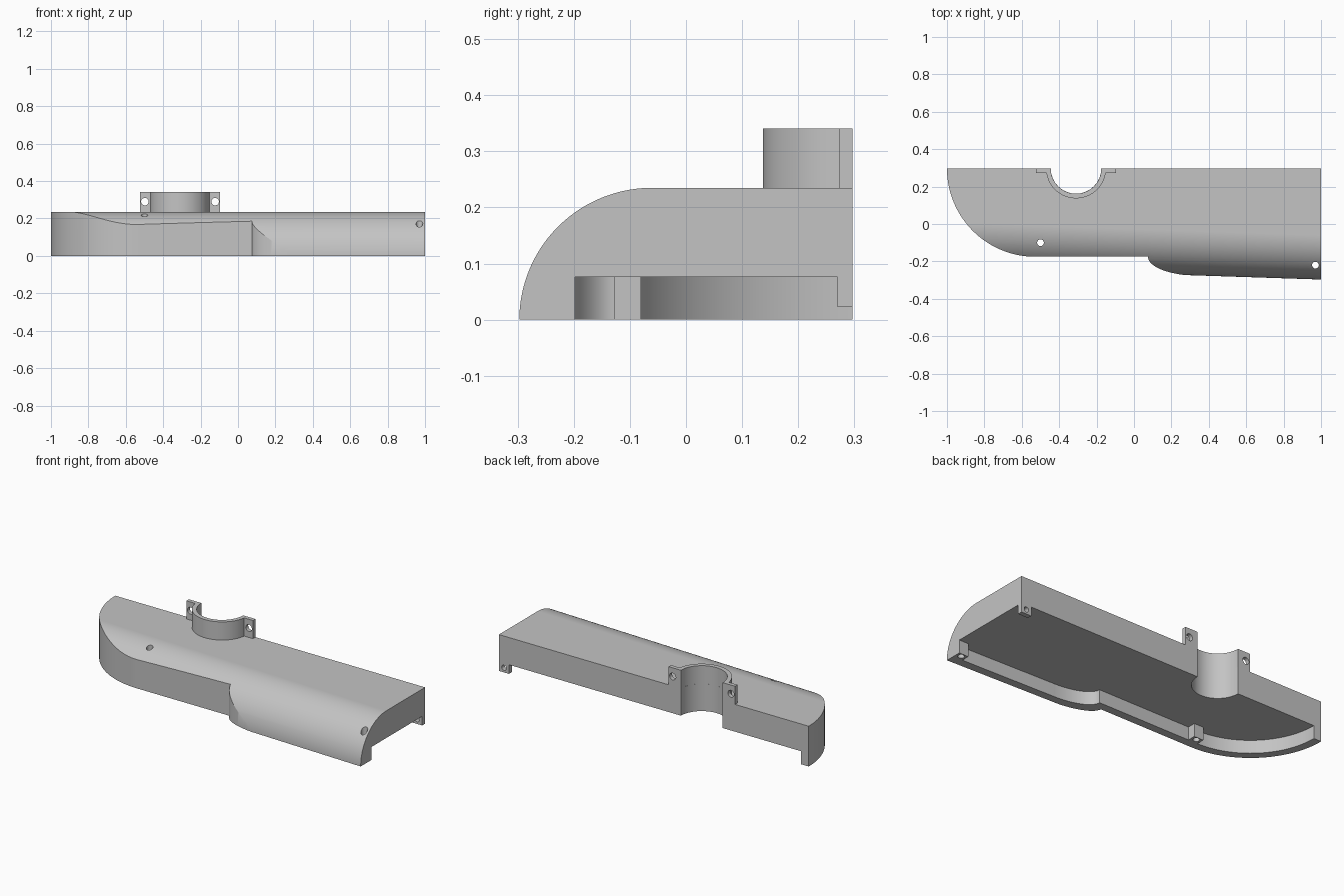
import bpy, bmesh, math
from mathutils import Vector

if "Cube" in bpy.data.objects:
    bpy.data.objects.remove(bpy.data.objects["Cube"], do_unlink=True)

BACK = 0.297        # y of the flat back
HEIGHT = 0.235      # z of the flat top
ROOF = 0.076        # z of the recess ceiling
SKEW = 0.033        # the rounded front drifts forward along x
END_C = -0.528      # x centre of the rounded end
CLAMP_X = -0.31     # x centre of the clamp

grey = bpy.data.materials.new("plain grey")
grey.use_nodes = True
grey.diffuse_color = (0.55, 0.55, 0.55, 1)
grey.node_tree.nodes["Principled BSDF"].inputs["Base Color"].default_value = (0.55, 0.55, 0.55, 1)


def arc(cx, cy, rx, ry, start, end, steps=48):
    angles = [math.radians(start + (end - start) * i / steps) for i in range(steps + 1)]
    return [(cx + rx * math.cos(a), cy + ry * math.sin(a)) for a in angles]


def along_z(a, b, t):
    return (a, b, t)


def along_y(a, b, t):
    return (a, t, b)


def skewed_x(a, b, t):
    shift = SKEW * (1 - t) if a < BACK - 0.001 else 0
    return (t, a + shift, b)


def prism(name, outline, low, high, place=along_z):
    """Extrude a closed outline between two levels."""
    bm = bmesh.new()
    rings = [[bm.verts.new(place(a, b, t)) for a, b in outline] for t in (low, high)]
    bm.faces.new(rings[0])
    bm.faces.new(rings[1])
    n = len(outline)
    for i in range(n):
        j = (i + 1) % n
        bm.faces.new((rings[0][i], rings[0][j], rings[1][j], rings[1][i]))
    bmesh.ops.recalc_face_normals(bm, faces=bm.faces)
    mesh = bpy.data.meshes.new(name)
    bm.to_mesh(mesh)
    bm.free()
    obj = bpy.data.objects.new(name, mesh)
    bpy.context.collection.objects.link(obj)
    return obj


def box(name, x0, x1, y0, y1, z0, z1):
    return prism(name, [(x0, y0), (x1, y0), (x1, y1), (x0, y1)], z0, z1)


def hole(x, other, low, high, place, radius=0.018):
    return prism("hole_cutter", arc(x, other, radius, radius, 0, 360, 32)[:-1], low, high, place)


def combine(obj, tool, operation):
    """Apply a boolean and remove the tool."""
    tool.hide_render = True
    mod = obj.modifiers.new("shape", 'BOOLEAN')
    mod.operation, mod.solver, mod.object = operation, 'EXACT', tool
    bpy.context.view_layer.update()
    graph = bpy.context.evaluated_depsgraph_get()
    mesh = bpy.data.meshes.new_from_object(obj.evaluated_get(graph))
    obj.modifiers.clear()
    obj.data = mesh
    bpy.data.objects.remove(tool, do_unlink=True)


def finish(obj):
    obj.data.materials.clear()
    obj.data.materials.append(grey)
    bpy.ops.object.select_all(action='DESELECT')
    obj.select_set(True)
    bpy.context.view_layer.objects.active = obj
    bpy.ops.object.shade_smooth_by_angle(angle=math.radians(25))
    mod = obj.modifiers.new("even_shading", 'WEIGHTED_NORMAL')
    mod.keep_sharp = True


def plan(inset, front):
    """Plan outline: rounded end, straight front, then a swelling step."""
    r = 0.472 - inset
    step = 0.075 + inset
    y = BACK - r
    return ([(END_C - r, BACK + 0.1)] + arc(END_C, BACK, r, r, 180, 270)
            + arc(0.35, y, 0.35 - step, 0.102, 180, 270, 32)
            + front + [(1.1, BACK + 0.1)])


# Main body: rounded front profile trimmed to the plan outline
profile = arc(-0.06, 0, 0.237, HEIGHT, 180, 90) + [(BACK, HEIGHT), (BACK, 0)]
body = prism("body_shell", profile, -1.05, 1, skewed_x)
combine(body, prism("plan_trim", plan(0, [(0.36, -0.4), (1.1, -0.4)]), -0.1, 0.4), 'INTERSECT')

# Recess under the body, open at the back and at the left end
combine(body, prism("recess_cutter", plan(0.048, [(1.1, -0.25)]), -0.1, ROOF), 'DIFFERENCE')

# Screw bosses and the hanging back tab
for boss in ((-0.53, -0.47, -0.15, -0.08, 0, 0.1),
             (0.94, 1, -0.255, -0.198, 0, 0.1),
             (0.935, 1, 0.27, BACK, 0.023, 0.1)):
    combine(body, box("boss", *boss), 'UNION')

# Screw holes and the half-round pipe seat
for x, y in ((-0.5, -0.1), (0.97, -0.22)):
    combine(body, hole(x, y, -0.1, 0.4, along_z), 'DIFFERENCE')
combine(body, hole(0.967, 0.05, 0.24, 0.35, along_y, 0.015), 'DIFFERENCE')
combine(body, hole(CLAMP_X, BACK, -0.1, 0.4, along_z, 0.135), 'DIFFERENCE')
finish(body)

# Half-ring clamp with two flanges
flange_y = BACK - 0.023
lean = math.degrees(math.asin(0.023 / 0.16))
outline = ([(CLAMP_X - 0.215, BACK), (CLAMP_X - 0.215, flange_y)]
           + arc(CLAMP_X, BACK, 0.16, 0.16, 180 + lean, 360 - lean)
           + [(CLAMP_X + 0.215, flange_y), (CLAMP_X + 0.215, BACK)]
           + arc(CLAMP_X, BACK, 0.135, 0.135, 360, 180))
clamp = prism("half_ring_clamp", outline, HEIGHT, 0.341)
for side in (-1, 1):
    combine(clamp, hole(CLAMP_X + side * 0.188, 0.29, 0.2, 0.4, along_y, 0.02), 'DIFFERENCE')
finish(clamp)
